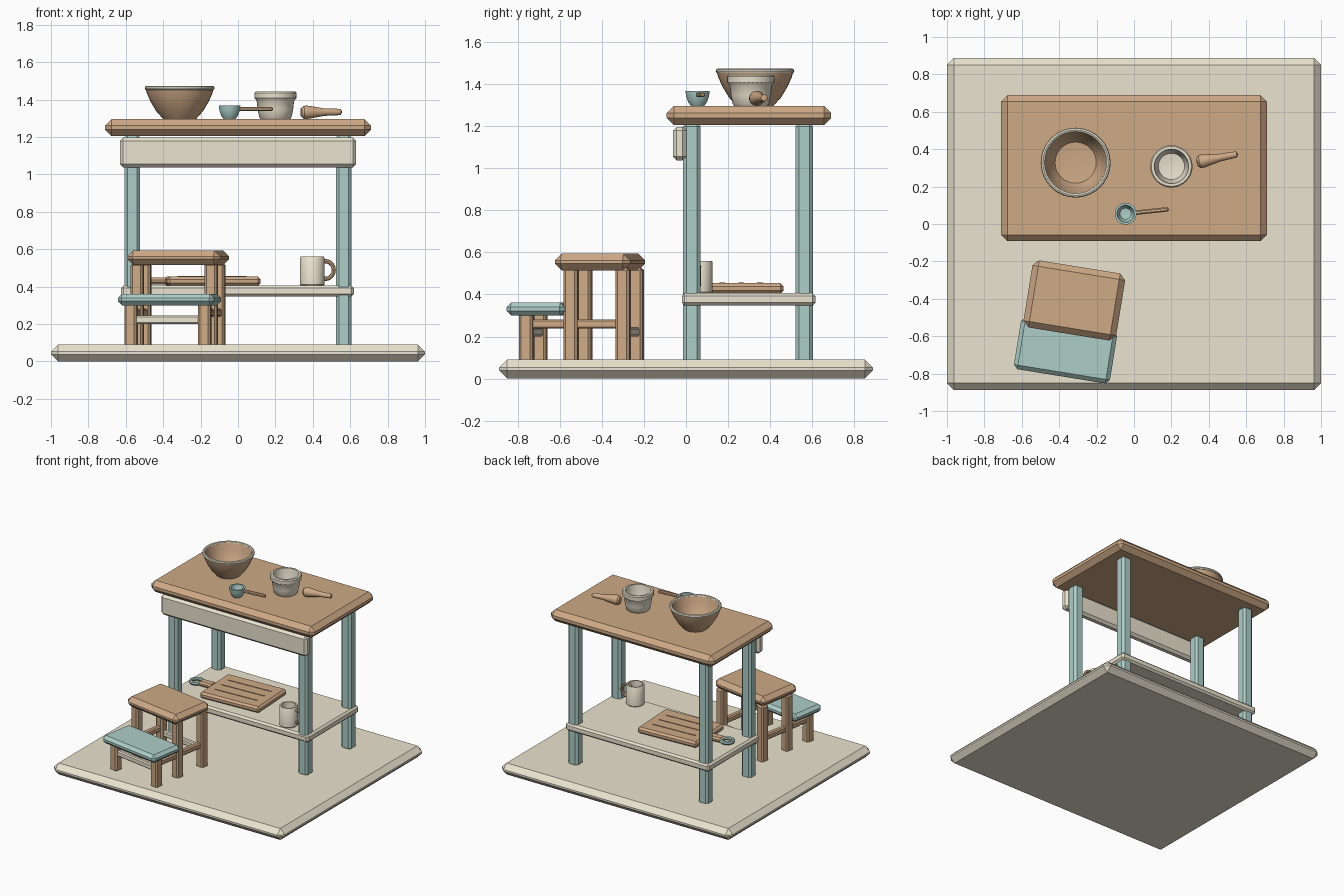
import bpy, bmesh
from math import radians, cos, sin, pi
from mathutils import Vector, Matrix

if "Cube" in bpy.data.objects:
    bpy.data.objects.remove(bpy.data.objects["Cube"])


def material(name, rgb):
    m = bpy.data.materials.new(name)
    m.diffuse_color = (*rgb, 1)
    m.use_nodes = True
    m.node_tree.nodes["Principled BSDF"].inputs["Base Color"].default_value = m.diffuse_color
    return m


WOOD = material("wood", (0.62, 0.40, 0.24))
DARK = material("dark_wood", (0.40, 0.25, 0.15))
CREAM = material("cream", (0.83, 0.77, 0.63))
TEAL = material("teal", (0.42, 0.62, 0.58))


def finish(name, bm, mat, frame=None, smooth=False):
    if frame is not None:
        bm.transform(frame)
    bmesh.ops.recalc_face_normals(bm, faces=bm.faces)
    me = bpy.data.meshes.new(name)
    bm.to_mesh(me)
    bm.free()
    me.materials.append(mat)
    ob = bpy.data.objects.new(name, me)
    bpy.context.collection.objects.link(ob)
    if smooth:
        bpy.ops.object.select_all(action='DESELECT')
        ob.select_set(True)
        bpy.context.view_layer.objects.active = ob
        bpy.ops.object.shade_smooth_by_angle(angle=radians(35))
    return ob


def box(name, x, y, z, mat, bevel=0.01, frame=None):
    """Chamfered box from (min, max) ranges."""
    bm = bmesh.new()
    bmesh.ops.create_cube(bm, size=1)
    for v in bm.verts:
        v.co = Vector([(r[0] + r[1]) / 2 + c * (r[1] - r[0]) for r, c in zip((x, y, z), v.co)])
    bmesh.ops.bevel(bm, geom=bm.edges[:], offset=bevel, segments=1, affect='EDGES')
    return finish(name, bm, mat, frame)


def lathe(name, profile, mat, frame, n=32):
    """Spin an (r, z) profile about z; r = 0 ends close on the axis."""
    bm = bmesh.new()
    rings = []
    for r, z in profile:
        count = n if r > 0 else 1
        rings.append([bm.verts.new((r * cos(2 * pi * i / n), r * sin(2 * pi * i / n), z)) for i in range(count)])
    for a, b in zip(rings, rings[1:]):
        for i in range(n):
            j = (i + 1) % n
            loop = [a[i % len(a)], a[j % len(a)], b[j % len(b)], b[i % len(b)]]
            bm.faces.new(list(dict.fromkeys(loop)))
    return finish(name, bm, mat, frame, True)


def ring(name, R, r, mat, frame, n=32, m=8):
    """Torus lying flat in xy."""
    bm = bmesh.new()
    g = [[bm.verts.new(((R + r * cos(2 * pi * j / m)) * cos(2 * pi * i / n),
                        (R + r * cos(2 * pi * j / m)) * sin(2 * pi * i / n),
                        r * sin(2 * pi * j / m))) for j in range(m)] for i in range(n)]
    for i in range(n):
        for j in range(m):
            k, l = (i + 1) % n, (j + 1) % m
            bm.faces.new((g[i][j], g[k][j], g[k][l], g[i][l]))
    return finish(name, bm, mat, frame, True)


def at(x, y, z, deg=0):
    return Matrix.Translation((x, y, z)) @ Matrix.Rotation(radians(deg), 4, 'Z')


# Floor and table
box("floor_base", (-1, 1), (-0.888, 0.888), (0, 0.09), CREAM, 0.038)
box("table_top", (-0.71, 0.71), (-0.092, 0.69), (1.205, 1.296), WOOD, 0.034)
for sx, side in ((-1, "left"), (1, "right")):
    for cy, end in ((0.028, "front"), (0.562, "back")):
        cx = sx * 0.565
        box(f"{end}_{side}_table_leg", (cx - 0.042, cx + 0.042), (cy - 0.042, cy + 0.042),
            (0.075, 1.215), TEAL, 0.017)
box("apron", (-0.632, 0.632), (-0.062, 0.002), (1.038, 1.197), CREAM, 0.018)
box("lower_shelf", (-0.625, 0.62), (-0.02, 0.615), (0.347, 0.406), CREAM, 0.014)

# Mixing bowl with pale rim
bowl = at(-0.312, 0.328, 1.293)
lathe("mixing_bowl", [(0, 0), (0.085, 0), (0.125, 0.045), (0.155, 0.095), (0.175, 0.14), (0.184, 0.172),
                      (0.164, 0.172), (0.15, 0.125), (0.132, 0.075), (0.11, 0.038), (0, 0.028)], WOOD, bowl)
ring("bowl_rim", 0.175, 0.012, CREAM, bowl @ Matrix.Translation((0, 0, 0.169)))

# Mortar and pestle
mortar = at(0.2, 0.308, 1.293)
lathe("mortar", [(0, 0), (0.076, 0), (0.086, 0.012), (0.095, 0.055), (0.1, 0.1), (0.112, 0.115), (0.113, 0.142),
                 (0.107, 0.15), (0.092, 0.15), (0.085, 0.09), (0.07, 0.04), (0, 0.03)], CREAM, mortar)
a, b = Vector((0.335, 0.33, 1.332)), Vector((0.557, 0.374, 1.334))
aim = Matrix.Translation(a) @ (b - a).to_track_quat('Z', 'Y').to_matrix().to_4x4()
lathe("pestle", [(0, 0), (0.023, 0.003), (0.034, 0.015), (0.036, 0.035), (0.03, 0.07), (0.02, 0.13),
                 (0.018, 0.19), (0.016, 0.218), (0, 0.226)], WOOD, aim, 20)

# Measuring cup
cup = at(-0.045, 0.055, 1.294, 6)
lathe("measuring_cup", [(0, 0), (0.03, 0), (0.045, 0.02), (0.055, 0.05), (0.058, 0.074),
                        (0.046, 0.074), (0.042, 0.045), (0.03, 0.02), (0, 0.015)], TEAL, cup, 24)
box("measuring_cup_handle", (0.05, 0.232), (-0.012, 0.012), (0.044, 0.067), WOOD, 0.006, cup)

# Mug on the shelf
mug = at(0.397, 0.06, 0.404)
lathe("mug", [(0, 0), (0.06, 0), (0.066, 0.008), (0.066, 0.15), (0.062, 0.156), (0.052, 0.156),
              (0.05, 0.02), (0, 0.018)], CREAM, mug, 24)
ring("mug_handle", 0.045, 0.011, WOOD,
     mug @ Matrix.Translation((0.07, 0, 0.085)) @ Matrix.Rotation(radians(90), 4, 'X')
     @ Matrix.Diagonal((1, 1.05, 1, 1)), 20)

# Cutting board with grooves and hanging ring
board = at(-0.138, 0.262, 0.404, 3)
box("cutting_board", (-0.25, 0.25), (-0.19, 0.19), (0, 0.05), WOOD, 0.015, board)
box("board_handle", (-0.36, -0.24), (-0.035, 0.035), (0.008, 0.044), WOOD, 0.012, board)
ring("hanging_ring", 0.042, 0.014, TEAL, board @ Matrix.Translation((-0.39, 0, 0.026)), 20)
for i in (-1, 0, 1):
    box(f"board_groove_{i + 2}", (-0.18, 0.18), (i * 0.09 - 0.004, i * 0.09 + 0.004),
        (0.045, 0.053), DARK, 0.001, board)

# Step stool, turned slightly
stool = at(-0.32, -0.39, 0, -9.2)
box("stool_seat", (-0.247, 0.255), (-0.2, 0.163), (0.515, 0.594), WOOD, 0.032, stool)
box("stool_step", (-0.26, 0.26), (-0.43, -0.15), (0.3, 0.362), TEAL, 0.022, stool)
for sx, side in ((-1, "left"), (1, "right")):
    cx = sx * 0.2
    for cy, top, end in ((-0.34, 0.31, "step"), (-0.125, 0.525, "front"), (0.125, 0.525, "back")):
        box(f"stool_{end}_{side}_leg", (cx - 0.033, cx + 0.033), (cy - 0.033, cy + 0.033),
            (0.08, top), WOOD, 0.011, stool)
    box(f"stool_{side}_side_rail", (cx - 0.02, cx + 0.02), (-0.34, 0.125), (0.238, 0.282), WOOD, 0.008, stool)
for cy, end in ((-0.34, "step"), (0.125, "back")):
    box(f"stool_{end}_cross_rail", (-0.2, 0.2), (cy - 0.018, cy + 0.018), (0.2, 0.245), CREAM, 0.008, stool)
